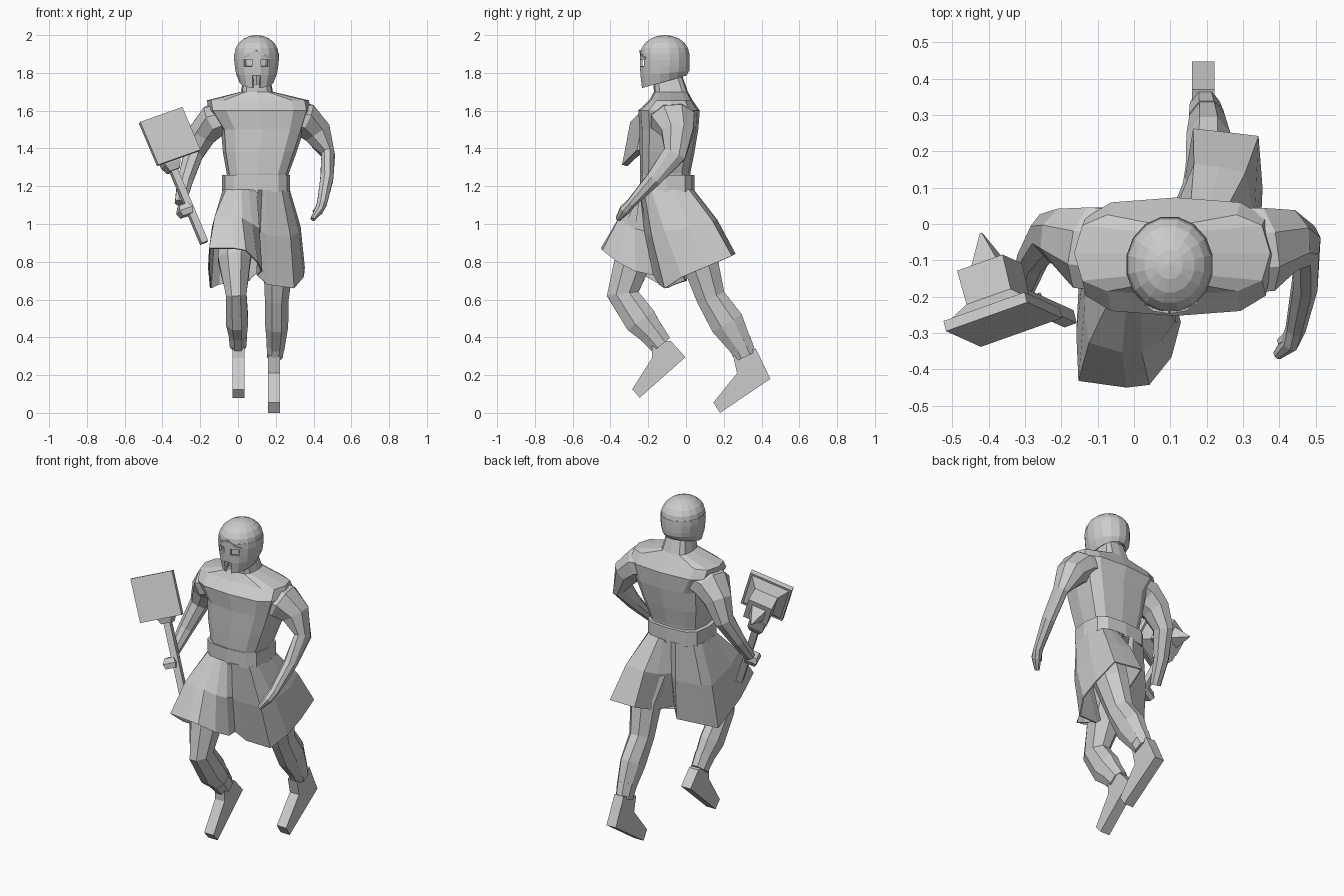
import bpy, bmesh, math
from mathutils import Vector, Matrix

default_cube = bpy.data.objects.get("Cube")
if default_cube:
    bpy.data.objects.remove(default_cube, do_unlink=True)

# One plain material for the whole figure
stone = bpy.data.materials.new("stone_grey")
stone.use_nodes = True
stone.diffuse_color = (0.6, 0.6, 0.6, 1)
stone.node_tree.nodes["Principled BSDF"].inputs["Base Color"].default_value = (0.6, 0.6, 0.6, 1)


def loft(name, rings, cap=True, skip=(), thickness=0):
    """Join closed rings of points into a skin; skip holds (ring, side) openings."""
    bm = bmesh.new()
    loops = [[bm.verts.new(point) for point in ring] for ring in rings]
    count = len(loops[0])
    for r, (low, high) in enumerate(zip(loops, loops[1:])):
        for k in range(count):
            if (r, k) not in skip:
                nxt = (k + 1) % count
                bm.faces.new((low[k], low[nxt], high[nxt], high[k]))
    if cap:
        bm.faces.new(loops[0][::-1])
        bm.faces.new(loops[-1])
    bmesh.ops.recalc_face_normals(bm, faces=bm.faces)
    mesh = bpy.data.meshes.new(name)
    bm.to_mesh(mesh)
    bm.free()
    mesh.materials.append(stone)
    obj = bpy.data.objects.new(name, mesh)
    bpy.context.collection.objects.link(obj)
    if thickness:
        shell = obj.modifiers.new("thickness", 'SOLIDIFY')
        shell.thickness = thickness
        shell.offset = 0
    return obj


def rounded(angle, rx, ry, power):
    """Offset on an oval that gets squarer when power is below one."""
    c, s = math.cos(angle), math.sin(angle)
    return Vector((math.copysign(abs(c) ** power, c) * rx,
                   math.copysign(abs(s) ** power, s) * ry, 0))


def oval(cx, cy, z, rx, ry, sides=12, power=0.6, turn=0, tilt=0):
    """Horizontal ring, optionally rising toward the back."""
    ring = []
    for k in range(sides):
        offset = rounded(math.tau * (k + turn) / sides, rx, ry, power)
        offset.z = tilt * offset.y
        ring.append(Vector((cx, cy, z)) + offset)
    return ring


def limb(name, stations, axis, sides=8):
    """Tube through (x, y, z, radius along axis, radius across) stations."""
    centres = [Vector(s[:3]) for s in stations]
    rings = []
    for i, s in enumerate(stations):
        after = centres[min(i + 1, len(centres) - 1)]
        tangent = (after - centres[max(i - 1, 0)]).normalized()
        u = (axis - tangent * axis.dot(tangent)).normalized()
        w = tangent.cross(u)
        ring = []
        for k in range(sides):
            a = math.tau * (k + 0.5) / sides
            ring.append(centres[i] + u * s[3] * math.cos(a) * 1.06 + w * s[4] * math.sin(a) * 1.06)
        rings.append(ring)
    return loft(name, rings)


X_AXIS, Y_AXIS = Vector((1, 0, 0)), Vector((0, 1, 0))

# Torso with neck, belt and hips
loft("torso", [
    oval(0.1, -0.105, 1.20, 0.155, 0.125),
    oval(0.105, -0.11, 1.27, 0.165, 0.133),
    oval(0.115, -0.10, 1.38, 0.195, 0.145),
    oval(0.13, -0.09, 1.50, 0.22, 0.155),
    oval(0.115, -0.09, 1.60, 0.27, 0.163),
    oval(0.105, -0.08, 1.655, 0.27, 0.115),
    oval(0.1, -0.08, 1.70, 0.085, 0.09),
    oval(0.1, -0.1, 1.80, 0.065, 0.075)])
loft("belt", [oval(0.095, -0.1, z, 0.18, 0.144) for z in (1.17, 1.26)])
loft("hips", [
    oval(0.1, -0.1, 1.2, 0.15, 0.12),
    oval(0.1, -0.09, 1.08, 0.13, 0.08),
    oval(0.1, -0.09, 0.96, 0.05, 0.05)])

# Skirt: hem points with the belt angle each one hangs from; the two
# deep points between front and back flaps form the slits
hem = [
    (-0.15, -0.43, 0.87, 215), (-0.02, -0.447, 0.87, 240), (0.04, -0.44, 0.86, 255),
    (0.10, -0.365, 0.80, 265), (0.125, -0.27, 0.75, 270), (0.10, -0.17, 0.73, 273),
    (0.155, -0.14, 0.68, 278), (0.295, -0.11, 0.66, 310), (0.345, -0.02, 0.72, 335),
    (0.35, 0.10, 0.77, 365), (0.34, 0.24, 0.83, 405), (0.25, 0.25, 0.835, 425),
    (0.165, 0.26, 0.84, 440), (0.14, 0.10, 0.77, 447), (0.105, -0.04, 0.75, 452),
    (0.06, 0.0, 0.70, 458), (-0.10, -0.06, 0.68, 500), (-0.145, -0.10, 0.66, 525),
    (-0.155, -0.30, 0.77, 555)]
waist, middle, hem_ring = [], [], []
for x, y, z, degrees in hem:
    hip = rounded(math.radians(degrees), 0.176, 0.14, 0.6)
    top = Vector((0.095, -0.1, 1.18)) + hip
    low = Vector((x, y, z))
    waist.append(top)
    middle.append(top.lerp(low, 0.5) + hip * 0.1 + Vector((0, 0, 0.01)))
    hem_ring.append(low)
loft("skirt", [waist, middle, hem_ring], cap=False, thickness=0.008)

# Helmet dome, open-faced lower shell, brow and face
HEAD_X, HEAD_Y = 0.098, -0.112
dome = []
for step in range(6):
    a = math.radians(min(step * 18, 88))
    dome.append(oval(HEAD_X, HEAD_Y, 1.9 + 0.1 * math.sin(a),
                     0.119 * math.cos(a), 0.132 * math.cos(a), 16, 1, 0.5))
loft("helmet_dome", dome)
loft("helmet_shell", [
    oval(HEAD_X, HEAD_Y, 1.905, 0.114, 0.127, 16, 1, 0.5),
    oval(HEAD_X, HEAD_Y, 1.872, 0.115, 0.128, 16, 1, 0.5),
    oval(HEAD_X, HEAD_Y, 1.835, 0.111, 0.128, 16, 1, 0.5),
    oval(HEAD_X, HEAD_Y, 1.80, 0.105, 0.126, 16, 1, 0.5, 0.1),
    oval(HEAD_X, HEAD_Y - 0.003, 1.755, 0.085, 0.115, 16, 1, 0.5, 0.3)],
    cap=False, skip={(1, 10), (1, 12), (3, 11)}, thickness=0.012)
loft("face", [
    oval(HEAD_X, HEAD_Y, 1.765, 0.06, 0.09, 12, 1, 0, 0.3),
    oval(HEAD_X, HEAD_Y, 1.81, 0.09, 0.105, 12, 1),
    oval(HEAD_X, HEAD_Y, 1.89, 0.095, 0.105, 12, 1)])
for side, label in ((1, "left"), (-1, "right")):
    limb(label + "_brow", [
        (HEAD_X, -0.242, 1.915, 0.006, 0.008),
        (HEAD_X + side * 0.04, -0.236, 1.895, 0.006, 0.008),
        (HEAD_X + side * 0.075, -0.213, 1.877, 0.006, 0.008)], Y_AXIS, 4)

# Arms
limb("left_arm", [
    (0.24, -0.075, 1.575, 0.12, 0.07),
    (0.355, -0.07, 1.55, 0.118, 0.092),
    (0.42, -0.045, 1.485, 0.085, 0.077),
    (0.478, -0.06, 1.37, 0.062, 0.035),
    (0.47, -0.17, 1.24, 0.042, 0.035),
    (0.445, -0.29, 1.11, 0.025, 0.027),
    (0.43, -0.325, 1.075, 0.028, 0.024),
    (0.395, -0.36, 1.025, 0.014, 0.012)], Y_AXIS)
limb("left_thumb", [
    (0.435, -0.30, 1.10, 0.015, 0.015),
    (0.40, -0.325, 1.065, 0.009, 0.009)], Y_AXIS, 4)
limb("right_arm", [
    (-0.02, -0.075, 1.575, 0.12, 0.07),
    (-0.13, -0.065, 1.545, 0.115, 0.09),
    (-0.19, -0.035, 1.475, 0.08, 0.077),
    (-0.235, -0.03, 1.37, 0.06, 0.052),
    (-0.28, -0.10, 1.23, 0.04, 0.042),
    (-0.305, -0.18, 1.11, 0.028, 0.03)], Y_AXIS)

# Legs with ankle cuffs
limb("right_leg", [
    (0.03, -0.11, 1.12, 0.08, 0.08),
    (0.0, -0.20, 0.96, 0.09, 0.11),
    (-0.02, -0.28, 0.81, 0.088, 0.10),
    (-0.01, -0.335, 0.63, 0.056, 0.086),
    (-0.005, -0.24, 0.49, 0.06, 0.088),
    (0.0, -0.165, 0.405, 0.046, 0.062)], X_AXIS)
limb("right_cuff", [
    (0.0, -0.182, 0.425, 0.05, 0.07),
    (0.0, -0.13, 0.36, 0.044, 0.06)], X_AXIS)
limb("left_leg", [
    (0.17, -0.08, 1.12, 0.08, 0.08),
    (0.195, 0.0, 0.96, 0.09, 0.11),
    (0.215, 0.075, 0.80, 0.082, 0.098),
    (0.205, 0.132, 0.61, 0.064, 0.078),
    (0.205, 0.218, 0.475, 0.062, 0.092),
    (0.20, 0.295, 0.345, 0.046, 0.062)], X_AXIS)
limb("left_cuff", [
    (0.20, 0.278, 0.38, 0.05, 0.068),
    (0.195, 0.315, 0.30, 0.042, 0.06)], X_AXIS)

# Feet: side profiles given thickness across x
right_sole = [(-0.18, 0.38), (-0.08, 0.38), (-0.003, 0.295),
              (-0.245, 0.08), (-0.285, 0.125), (-0.18, 0.29)]
left_sole = [(0.25, 0.30), (0.37, 0.34), (0.447, 0.18),
             (0.18, 0.0), (0.145, 0.055), (0.27, 0.21)]
for name, profile, inner, outer in (("right_foot", right_sole, -0.028, 0.035),
                                    ("left_foot", left_sole, 0.16, 0.222)):
    loft(name, [[Vector((x, y, z)) for y, z in profile] for x in (inner, outer)])

# Hammer, in its own tilted frame: x across, y backward, z along the handle
across = Vector((0.225, 0.08, 0.08)).normalized()
along = Vector((-0.085, 0.05, 0.24))
along = (along - across * along.dot(across)).normalized()
backward = along.cross(across)
frame = Matrix((across, backward, along)).transposed()
plate_centre = Vector((-0.358, -0.277, 1.467))
CORNERS = ((-1, -1), (1, -1), (1, 1), (-1, 1))


def head_part(name, sections):
    """Square sections (depth, half size) behind the striking plate."""
    loft(name, [[plate_centre + frame @ Vector((i * half, depth, j * half))
                 for i, j in CORNERS] for depth, half in sections])


def handle_part(name, sections, shift=-0.015):
    """Square sections (height, half size) along the handle."""
    loft(name, [[plate_centre + frame @ Vector((shift + i * half, 0.13 + j * half, height))
                 for i, j in CORNERS] for height, half in sections])


head_part("hammer_plate", [(0, 0.125), (0.03, 0.125)])
head_part("hammer_block", [(0.03, 0.112), (0.07, 0.068), (0.17, 0.07)])
head_part("hammer_spike", [(0.16, 0.045), (0.27, 0.003)])
handle_part("hammer_collar", [(-0.06, 0.045), (-0.12, 0.045), (-0.16, 0.03)])
handle_part("hammer_handle", [(-0.06, 0.019), (-0.58, 0.019)])
handle_part("right_hand", [(-0.35, 0.026), (-0.38, 0.038), (-0.41, 0.03)], -0.045)
